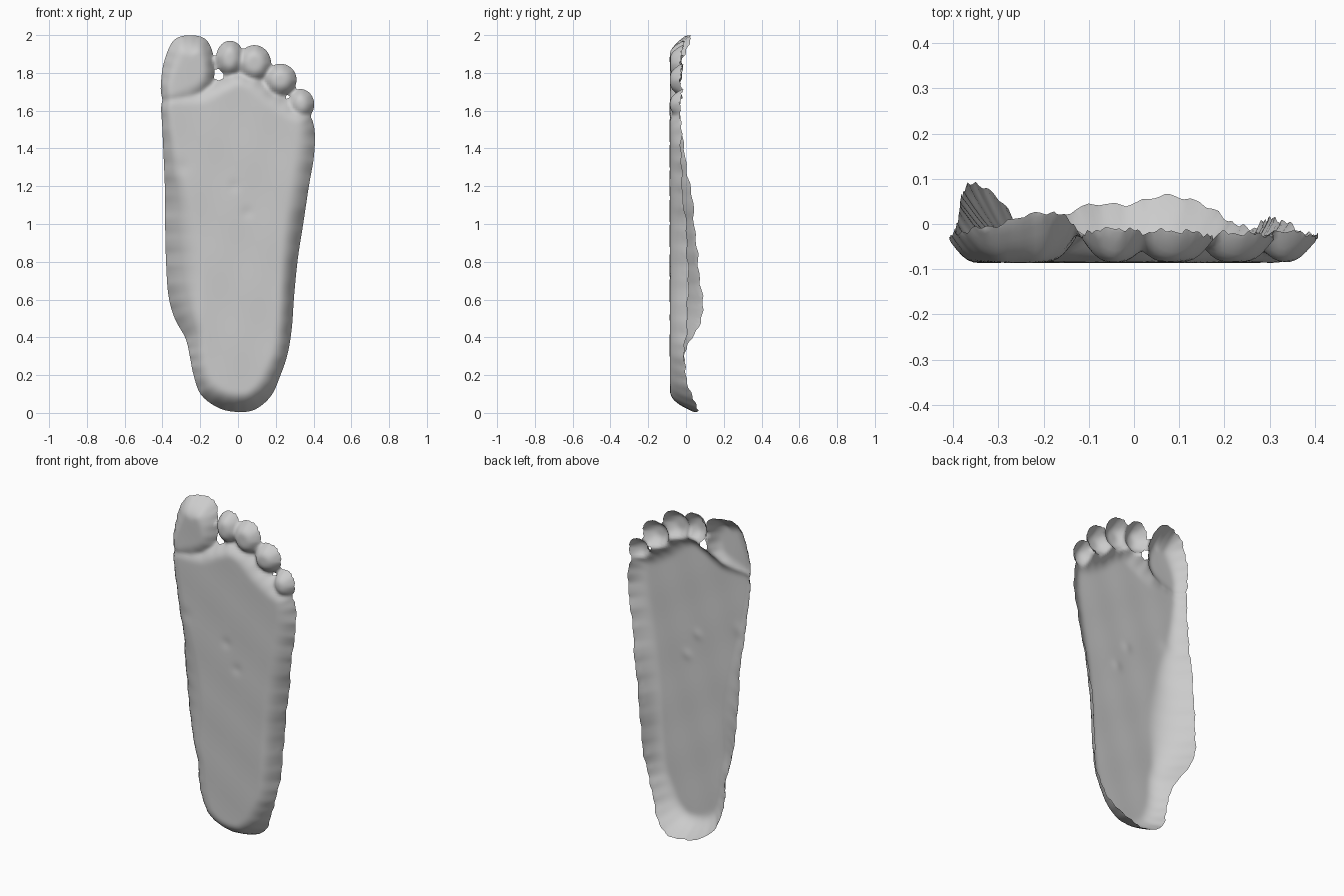
import bpy, bmesh, math
from mathutils import Vector

cube = bpy.data.objects.get("Cube")
if cube:
    bpy.data.objects.remove(cube)

FRONT = -0.085   # plane of the pressed sole
STEP = 0.0125    # surface grid spacing

# Outline points: x, z, depth of the curled rim (y), width of the curl
SOLE = [
    (0.0, 0.005, 0.045, 0.11), (0.09, 0.018, 0.065, 0.11), (0.175, 0.09, 0.03, 0.11),
    (0.225, 0.2, 0.0, 0.10), (0.262, 0.31, -0.01, 0.09), (0.285, 0.45, 0.005, 0.09),
    (0.297, 0.62, 0.012, 0.09), (0.317, 0.82, 0.01, 0.10), (0.345, 1.0, 0.0, 0.11),
    (0.375, 1.2, -0.02, 0.11), (0.402, 1.36, -0.025, 0.11), (0.405, 1.5, -0.025, 0.10),
    (0.37, 1.59, -0.03, 0.09), (0.28, 1.645, -0.03, 0.10), (0.2, 1.70, -0.025, 0.10),
    (0.1, 1.775, -0.025, 0.09), (0.0, 1.80, -0.025, 0.08), (-0.1, 1.76, -0.03, 0.08),
    (-0.2, 1.715, -0.035, 0.09), (-0.33, 1.71, -0.035, 0.09), (-0.402, 1.65, -0.035, 0.06),
    (-0.4, 1.5, -0.025, 0.07), (-0.392, 1.32, 0.0, 0.10), (-0.386, 1.15, 0.03, 0.15),
    (-0.385, 0.95, 0.05, 0.20), (-0.38, 0.78, 0.065, 0.21), (-0.368, 0.62, 0.085, 0.19),
    (-0.335, 0.5, 0.085, 0.16), (-0.278, 0.395, 0.03, 0.12), (-0.255, 0.3, -0.01, 0.10),
    (-0.235, 0.2, -0.005, 0.10), (-0.195, 0.095, 0.01, 0.11), (-0.1, 0.025, 0.04, 0.11),
]
BIG_TOE = [
    (-0.36, 1.62, -0.04, 0.08), (-0.25, 1.635, -0.04, 0.10), (-0.16, 1.70, -0.03, 0.08),
    (-0.125, 1.79, -0.02, 0.07), (-0.13, 1.89, -0.005, 0.08), (-0.16, 1.965, 0.02, 0.10),
    (-0.21, 1.995, 0.025, 0.12), (-0.295, 1.995, 0.0, 0.12), (-0.35, 1.96, -0.01, 0.10),
    (-0.388, 1.87, -0.02, 0.09), (-0.405, 1.78, -0.025, 0.07), (-0.405, 1.68, -0.035, 0.06),
]


def small_toe(cx, cz, rx, rz, tip, tilt):
    """Oval toe outline whose rim is deepest at the tip."""
    pts = []
    for k in range(12):
        a = math.tau * k / 12
        x, z = rx * math.cos(a), rz * math.sin(a)
        c, s = math.cos(tilt), math.sin(tilt)
        rim = -0.03 + (tip + 0.03) * max(0, math.sin(a))
        pts.append((cx + x * c - z * s, cz + x * s + z * c, rim, 0.065))
    return pts


def smooth_loop(pts, n=5):
    """Closed Catmull-Rom curve with a slightly torn rim."""
    out, m = [], len(pts)
    for i in range(m):
        a, b, c, d = (Vector(pts[(i + k) % m]) for k in (-1, 0, 1, 2))
        for k in range(n):
            t = k / n
            p = 0.5 * (2 * b + (c - a) * t + (2 * a - 5 * b + 4 * c - d) * t * t
                       + (3 * b - a - 3 * c + d) * t ** 3)
            q = i * n + k
            p[2] += 0.005 * math.sin(q * 1.9) + 0.003 * math.sin(q * 0.83)
            out.append(tuple(p))
    return out


loops = [smooth_loop(o) for o in (
    SOLE, BIG_TOE,
    small_toe(-0.042, 1.878, 0.074, 0.092, -0.01, 0.0),
    small_toe(0.088, 1.852, 0.087, 0.095, -0.015, 0.1),
    small_toe(0.225, 1.763, 0.085, 0.085, -0.02, 0.1),
    small_toe(0.335, 1.637, 0.068, 0.078, -0.015, 0.2),
)]
boxes = [(min(p[0] for p in l) - 0.03, max(p[0] for p in l) + 0.03,
          min(p[1] for p in l) - 0.03, max(p[1] for p in l) + 0.03) for l in loops]


def nearest(loop, x, z):
    """Inside flag, distance, and nearest outline point with its rim and width."""
    best, hit, inside = 1e9, None, False
    ax, az, ar, aw = loop[-1]
    for bx, bz, br, bw in loop:
        dx, dz = bx - ax, bz - az
        t = ((x - ax) * dx + (z - az) * dz) / (dx * dx + dz * dz)
        t = 0 if t < 0 else 1 if t > 1 else t
        px, pz = ax + dx * t, az + dz * t
        d = (x - px) ** 2 + (z - pz) ** 2
        if d < best:
            best, hit = d, (px, pz, ar + (br - ar) * t, aw + (bw - aw) * t)
        if (az > z) != (bz > z) and x < ax + dx * (z - az) / dz:
            inside = not inside
        ax, az, ar, aw = bx, bz, br, bw
    return inside, math.sqrt(best), hit


def surface(x, z):
    """Foremost surface at x, z; outside points snap to the closest rim."""
    y, snap, snap_d = None, None, 1e9
    for loop, (x0, x1, z0, z1) in zip(loops, boxes):
        if not (x0 < x < x1 and z0 < z < z1):
            continue
        inside, d, (px, pz, rim, width) = nearest(loop, x, z)
        if inside:
            h = FRONT + (rim - FRONT) * max(0.0, 1 - d / width) ** 2.2
            y = h if y is None else min(y, h)
        elif d < snap_d:
            snap, snap_d = (px, rim, pz), d
    if y is not None:
        return True, (x, y, z)
    return False, snap


# Foot shell, open at the back
bm = bmesh.new()
grid = {}
NX, NZ = 70, 165
for i in range(NX):
    for j in range(NZ):
        inside, co = surface(-0.43 + i * STEP, -0.02 + j * STEP)
        if co:
            grid[i, j] = (inside, bm.verts.new(co))
for i in range(NX - 1):
    for j in range(NZ - 1):
        quad = [grid.get(k) for k in ((i, j), (i + 1, j), (i + 1, j + 1), (i, j + 1))]
        if all(quad) and any(q[0] for q in quad):
            bm.faces.new([q[1] for q in quad])
bmesh.ops.delete(bm, geom=[v for v in bm.verts if not v.link_faces], context='VERTS')
bmesh.ops.remove_doubles(bm, verts=bm.verts[:], dist=0.0008)

# Soften the creases between the pads
for _ in range(2):
    inner = [v for v in bm.verts if not v.is_boundary]
    bmesh.ops.smooth_vert(bm, verts=inner, factor=0.4,
                          use_axis_x=False, use_axis_y=True, use_axis_z=False)

# Shallow skin dimples on the sole
for v in bm.verts:
    if not v.is_boundary:
        x, z = v.co.x, v.co.z
        v.co.y += 0.0015 * math.sin(19 * x + 5 * z) * math.sin(13 * z - 7 * x)
        for cx, cz, r in ((0.05, 1.06, 0.03), (-0.02, 1.2, 0.03), (-0.3, 1.3, 0.04)):
            v.co.y += 0.004 * math.exp(-((x - cx) ** 2 + (z - cz) ** 2) / r ** 2)

mesh = bpy.data.meshes.new("foot_sole_shell")
bm.to_mesh(mesh)
bm.free()
foot = bpy.data.objects.new("foot_sole_shell", mesh)
bpy.context.collection.objects.link(foot)

# Plain grey material
grey = bpy.data.materials.new("plain_grey")
grey.use_nodes = True
colour = (0.6, 0.6, 0.6, 1)
grey.diffuse_color = colour
grey.node_tree.nodes["Principled BSDF"].inputs["Base Color"].default_value = colour
mesh.materials.append(grey)
for p in mesh.polygons:
    p.use_smooth = True
